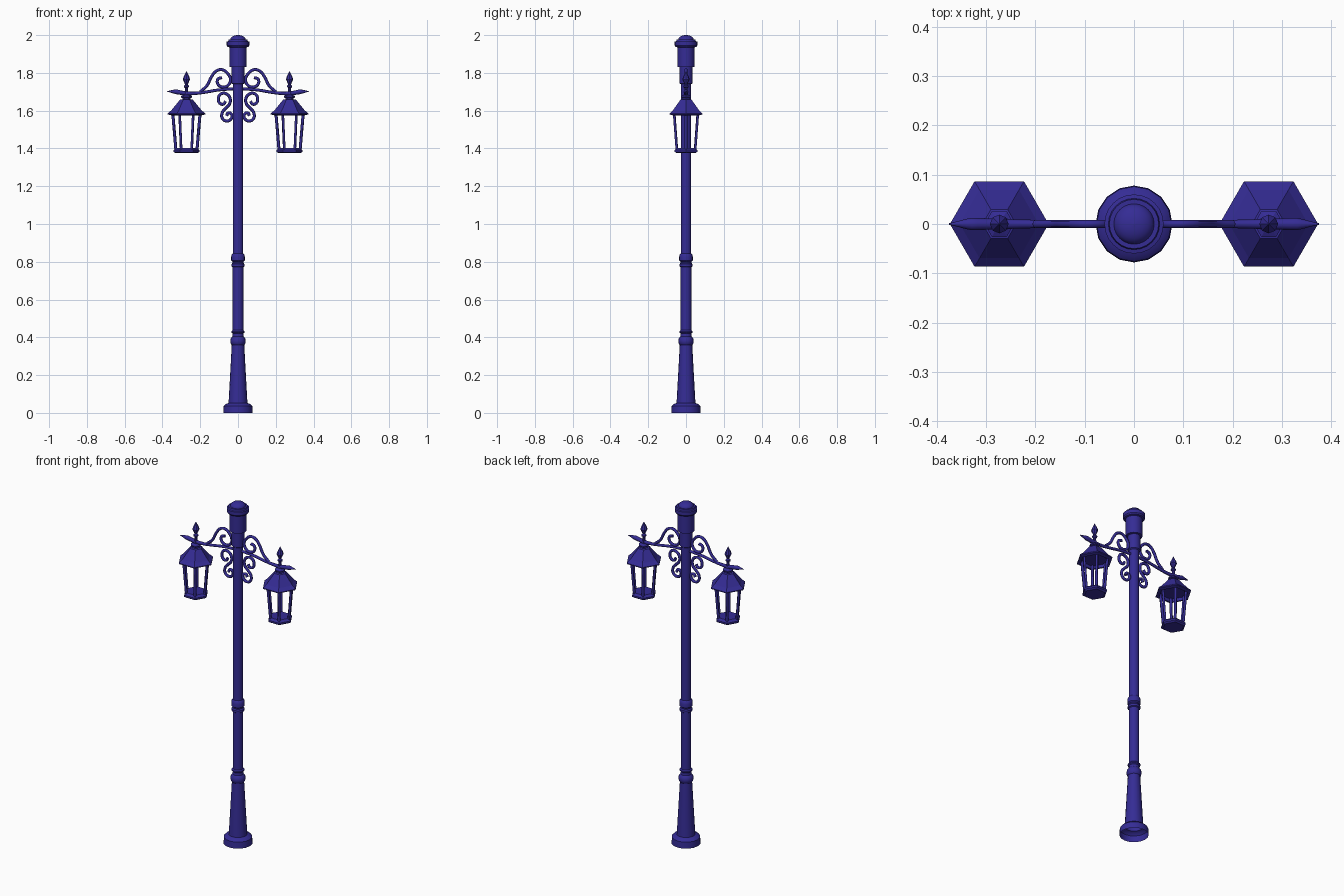
import bpy, math

paint = bpy.data.materials.new("dark_blue_paint")
paint.diffuse_color = (0.035, 0.025, 0.3, 1)


def lathe(name, profile, sides, x=0, smooth=True):
    """Revolve (radius, z) points around a vertical axis at x."""
    verts, faces = [], []
    for r, z in profile:
        for i in range(sides):
            a = 2 * math.pi * i / sides
            verts.append((x + r * math.cos(a), r * math.sin(a), z))
    for k in range(len(profile) - 1):
        for i in range(sides):
            j = (i + 1) % sides
            faces.append((k * sides + i, k * sides + j,
                          (k + 1) * sides + j, (k + 1) * sides + i))
    me = bpy.data.meshes.new(name)
    me.from_pydata(verts, [], faces)
    me.materials.append(paint)
    ob = bpy.data.objects.new(name, me)
    bpy.context.collection.objects.link(ob)
    if smooth:
        bpy.ops.object.select_all(action='DESELECT')
        ob.select_set(True)
        bpy.context.view_layer.objects.active = ob
        bpy.ops.object.shade_smooth_by_angle(angle=math.radians(35))
    return ob


def rod(name, points, radius, radii=None, round_res=2, steps=5):
    """Round bar swept along a smooth path."""
    cu = bpy.data.curves.new(name, 'CURVE')
    cu.dimensions = '3D'
    cu.bevel_depth, cu.bevel_resolution = radius, round_res
    cu.resolution_u, cu.use_fill_caps = steps, True
    sp = cu.splines.new('BEZIER')
    sp.bezier_points.add(len(points) - 1)
    for i, p in enumerate(points):
        b = sp.bezier_points[i]
        b.co = p
        b.handle_left_type = b.handle_right_type = 'AUTO'
        b.radius = radii[i] if radii else 1
    cu.materials.append(paint)
    ob = bpy.data.objects.new(name, cu)
    bpy.context.collection.objects.link(ob)
    return ob


# Post: plinth, tapered foot, collars, shaft and upper sleeve
lathe("post", [
    (0.078, 0), (0.076, 0.037), (0.066, 0.047), (0.05, 0.052), (0.033, 0.36),
    (0.038, 0.366), (0.041, 0.38), (0.038, 0.395), (0.029, 0.405),
    (0.028, 0.42), (0.034, 0.425), (0.034, 0.432), (0.028, 0.438),
    (0.028, 0.772), (0.034, 0.776), (0.034, 0.788), (0.029, 0.794),
    (0.029, 0.8), (0.036, 0.806), (0.036, 0.826), (0.033, 0.838),
    (0.0275, 0.844), (0.0275, 1.74), (0.034, 1.745), (0.034, 1.83),
    (0.045, 1.832), (0.045, 1.935)], 16)

# Cap: ledge ring and dome
dome = [(0.041 * math.cos(t * math.pi / 12), 1.976 + 0.024 * math.sin(t * math.pi / 12))
        for t in range(7)]
lathe("post_cap", [(0.045, 1.935), (0.055, 1.938), (0.06, 1.945), (0.06, 1.965),
                   (0.052, 1.967), (0.05, 1.976)] + dome, 24)

# Scroll paths in the xz plane, right-hand side
upper_scroll = [(0.2, 1.7), (0.165, 1.732), (0.14, 1.78), (0.115, 1.81), (0.085, 1.817),
                (0.055, 1.797), (0.04, 1.765), (0.052, 1.735), (0.08, 1.725),
                (0.106, 1.74), (0.106, 1.767), (0.085, 1.775)]
lower_scroll = [(0.066, 1.65), (0.077, 1.635), (0.097, 1.64), (0.104, 1.665),
                (0.088, 1.69), (0.06, 1.688), (0.042, 1.665), (0.045, 1.635),
                (0.066, 1.612), (0.084, 1.588), (0.082, 1.558), (0.06, 1.545),
                (0.037, 1.556), (0.034, 1.58), (0.052, 1.588), (0.06, 1.573)]

for s, side in ((1, "right"), (-1, "left")):
    # Arm with swollen pointed end, and ironwork scrolls
    arm = [(0, 1.717), (0.1, 1.71), (0.18, 1.697), (0.23, 1.692),
           (0.28, 1.692), (0.33, 1.7), (0.375, 1.702)]
    rod(side + "_arm", [(s * x, 0, z) for x, z in arm], 0.01,
        [0.8, 0.8, 0.8, 0.9, 1.1, 1.25, 0.15])
    rod(side + "_upper_scroll", [(s * x, 0, z) for x, z in upper_scroll], 0.008)
    rod(side + "_lower_scroll", [(s * x, 0, z) for x, z in lower_scroll], 0.008)

    # Lantern roof, hanger neck, tray and finial
    cx = s * 0.273
    lathe(side + "_lantern_roof", [
        (0, 1.592), (0.078, 1.592), (0.08, 1.575), (0.1, 1.58), (0.1, 1.585),
        (0.08, 1.602), (0.034, 1.658), (0.022, 1.66), (0.022, 1.667),
        (0.03, 1.67), (0.03, 1.677), (0.013, 1.685), (0.011, 1.7), (0, 1.7)],
        6, cx, False)
    lathe(side + "_lantern_tray", [
        (0, 1.375), (0.058, 1.375), (0.069, 1.382), (0.069, 1.391),
        (0.057, 1.403), (0, 1.403)], 6, cx, False)
    lathe(side + "_finial", [
        (0.009, 1.69), (0.008, 1.72), (0.014, 1.726), (0.014, 1.732), (0.007, 1.738),
        (0.019, 1.765), (0.015, 1.78), (0, 1.81)], 8, cx)

    # Six leaning lantern bars
    for i in range(6):
        c, n = math.cos(i * math.pi / 3), math.sin(i * math.pi / 3)
        rod(f"{side}_lantern_bar_{i + 1}",
            [(cx + 0.056 * c, 0.056 * n, 1.395), (cx + 0.073 * c, 0.073 * n, 1.595)],
            0.008, None, 0, 1)
